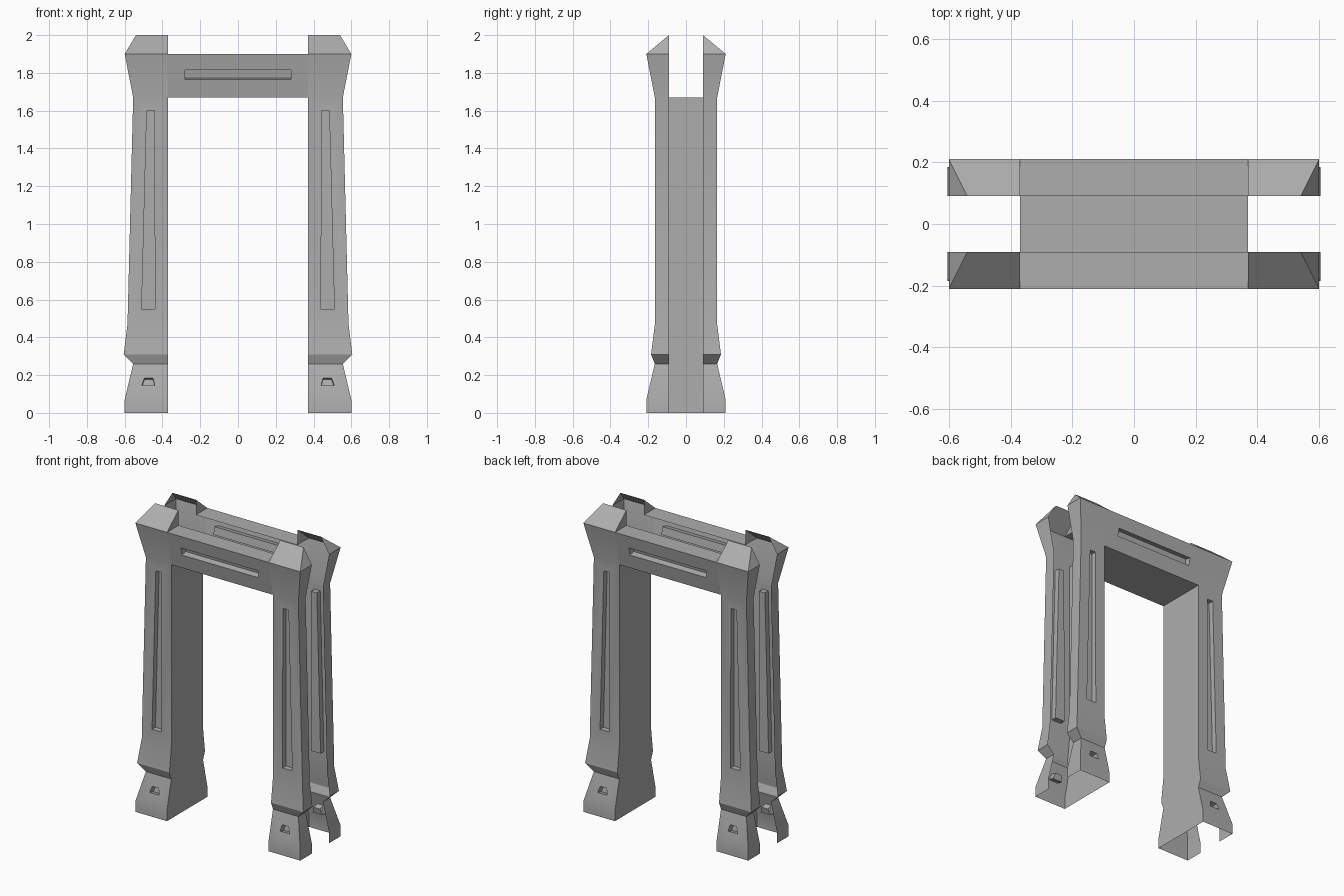
import bpy
import bmesh
import math
from mathutils import Vector

cube = bpy.data.objects.get("Cube")
if cube:
    bpy.data.objects.remove(cube, do_unlink=True)

# One plain grey for the whole frame
grey = bpy.data.materials.new("grey metal")
grey.use_nodes = True
colour = (0.42, 0.42, 0.42, 1)
grey.diffuse_color = colour
grey.node_tree.nodes["Principled BSDF"].inputs["Base Color"].default_value = colour

INNER = 0.37    # half width of the doorway
LIP = 0.09      # where the front and back shells stop
HEAD = 1.67     # height of the doorway
FRONT = Vector((0, -1, 0))
SIDE = Vector((1, 0, 0))
UP = Vector((0, 0, 1))

# Leg outline: height, outer x, depth from the middle
PROFILE = [(0, 0.6, 0.21), (0.07, 0.6, 0.21), (0.26, 0.555, 0.165), (0.31, 0.605, 0.185),
           (0.47, 0.585, 0.165), (HEAD, 0.555, 0.165), (1.9, 0.6, 0.21)]


def add_face(bm, points, facing):
    """Add a polygon whose normal points roughly along facing."""
    face = bm.faces.new([bm.verts.new(p) for p in points])
    face.normal_update()
    if face.normal.dot(facing) < 0:
        face.normal_flip()


def add_pocket(bm, outer, outline, depth):
    """Fill a front panel around an x, z outline and sink a pocket there."""
    outer = [Vector(p) for p in outer]
    normal = (outer[1] - outer[0]).cross(outer[3] - outer[0]).normalized()
    rim = []
    for x, z in outline:
        y = outer[0].y - (normal.x * (x - outer[0].x) + normal.z * (z - outer[0].z)) / normal.y
        rim.append(Vector((x, y, z)))
    floor = [p - normal * depth for p in rim]
    centre = sum(rim + floor, Vector()) / 8
    for i in range(4):
        j = (i + 1) % 4
        add_face(bm, (outer[i], outer[j], rim[j], rim[i]), FRONT)
        add_face(bm, (rim[i], rim[j], floor[j], floor[i]), centre - (rim[i] + floor[j]) / 2)
    add_face(bm, floor, FRONT)


def finish(bm, name, mirror_x=False, mirror_y=False):
    bmesh.ops.remove_doubles(bm, verts=bm.verts, dist=0.0005)
    mesh = bpy.data.meshes.new(name)
    bm.to_mesh(mesh)
    bm.free()
    mesh.materials.append(grey)
    obj = bpy.data.objects.new(name, mesh)
    bpy.context.collection.objects.link(obj)
    bpy.ops.object.select_all(action="DESELECT")
    obj.select_set(True)
    bpy.context.view_layer.objects.active = obj
    bpy.ops.object.shade_smooth_by_angle(angle=math.radians(25))
    if mirror_x or mirror_y:
        mod = obj.modifiers.new("mirror", "MIRROR")
        mod.use_axis = (mirror_x, mirror_y, False)
        mod.use_mirror_merge = False
    return obj


# Leg shells: front skin, outer flange, foot pocket and long slot
POCKETS = {1: ([(0.44, 0.145), (0.51, 0.145), (0.495, 0.185), (0.45, 0.185)], 0.04),
           4: ([(0.44, 0.55), (0.51, 0.55), (0.483, 1.6), (0.442, 1.6)], 0.035)}
bm = bmesh.new()
for i, ((z0, x0, d0), (z1, x1, d1)) in enumerate(zip(PROFILE, PROFILE[1:])):
    panel = [(INNER, -d0, z0), (x0, -d0, z0), (x1, -d1, z1), (INNER, -d1, z1)]
    if i in POCKETS:
        add_pocket(bm, panel, *POCKETS[i])
    else:
        add_face(bm, panel, FRONT)
    add_face(bm, [(x0, -d0, z0), (x0, -LIP, z0), (x1, -LIP, z1), (x1, -d1, z1)], SIDE)

# Sloped cap on top of each leg
z, x, d = PROFILE[-1]
tip_in, tip_out = (INNER, -LIP, 2), (0.54, -LIP, 2)
add_face(bm, [(INNER, -d, z), (x, -d, z), tip_out, tip_in], FRONT + UP)
add_face(bm, [(x, -d, z), (x, -LIP, z), tip_out], SIDE)
add_face(bm, [(INNER, -d, z), (INNER, -LIP, z), tip_in], -SIDE)
finish(bm, "leg_shells", mirror_x=True, mirror_y=True)

# Doorway side walls
bm = bmesh.new()
for (z0, _, d0), (z1, _, d1) in zip(PROFILE[:-1], PROFILE[1:-1]):
    add_face(bm, [(INNER, -d0, z0), (INNER, d0, z0), (INNER, d1, z1), (INNER, -d1, z1)], -SIDE)
finish(bm, "doorway_walls", mirror_x=True)

# Lintel skins with a wide slot and a top ledge
(z0, _, d0), (z1, _, d1) = PROFILE[-2:]
bm = bmesh.new()
add_pocket(bm, [(-INNER, -d0, z0), (INNER, -d0, z0), (INNER, -d1, z1), (-INNER, -d1, z1)],
           [(-0.28, 1.765), (0.28, 1.765), (0.28, 1.815), (-0.28, 1.815)], 0.04)
add_face(bm, [(-INNER, -d1, z1), (INNER, -d1, z1), (INNER, -LIP, z1), (-INNER, -LIP, z1)], UP)
finish(bm, "lintel_shells", mirror_y=True)

# Doorway ceiling
bm = bmesh.new()
add_face(bm, [(-INNER, -d0, z0), (INNER, -d0, z0), (INNER, d0, z0), (-INNER, d0, z0)], -UP)
finish(bm, "doorway_ceiling")
